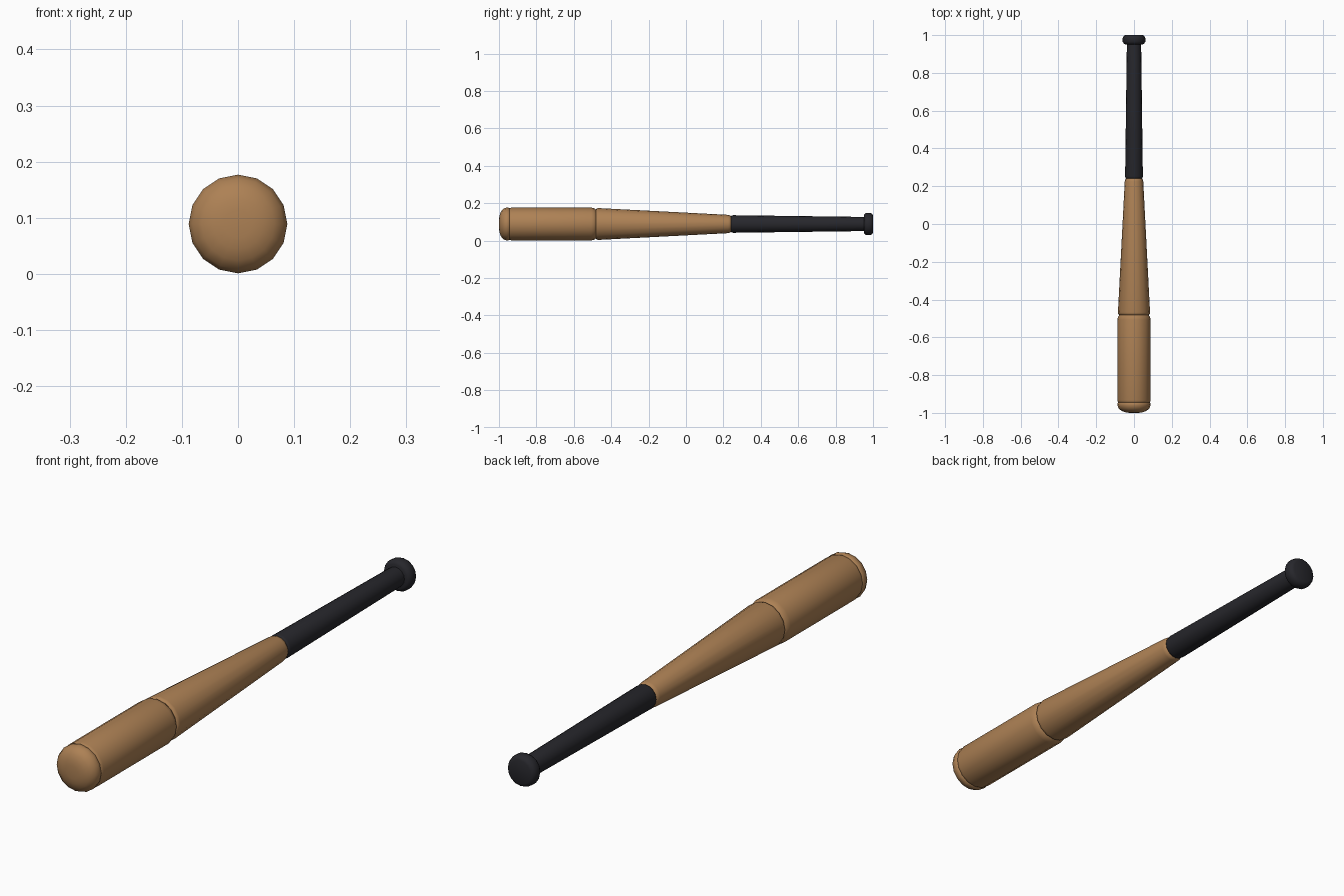
import bpy, bmesh, math

if "Cube" in bpy.data.objects:
    bpy.data.objects.remove(bpy.data.objects["Cube"])

SIDES = 16
AXIS_Z = 0.089


def material(name, color):
    m = bpy.data.materials.new(name)
    m.diffuse_color = color
    m.use_nodes = True
    m.node_tree.nodes["Principled BSDF"].inputs["Base Color"].default_value = m.diffuse_color
    return m


wood = material("wood", (0.42, 0.22, 0.09, 1))
rubber = material("rubber", (0.02, 0.02, 0.025, 1))


def lathe(name, profile, mat):
    """Spin (y, radius) points round the bat's long axis; ends are capped."""
    bm = bmesh.new()
    rings = []
    for y, r in profile:
        ring = []
        for i in range(SIDES):
            a = 2 * math.pi * i / SIDES
            ring.append(bm.verts.new((r * math.cos(a), y, AXIS_Z + r * math.sin(a))))
        rings.append(ring)
    for a, b in zip(rings, rings[1:]):
        for i in range(SIDES):
            j = (i + 1) % SIDES
            bm.faces.new((a[i], a[j], b[j], b[i]))
    bm.faces.new(rings[0])
    bm.faces.new(rings[-1])
    bmesh.ops.recalc_face_normals(bm, faces=bm.faces)
    mesh = bpy.data.meshes.new(name)
    bm.to_mesh(mesh)
    bm.free()
    mesh.materials.append(mat)
    ob = bpy.data.objects.new(name, mesh)
    bpy.context.collection.objects.link(ob)
    bpy.ops.object.select_all(action='DESELECT')
    ob.select_set(True)
    bpy.context.view_layer.objects.active = ob
    bpy.ops.object.shade_smooth_by_angle(angle=math.radians(50))


# Domed end cap
lathe("end_cap", [(-1.0, 0.025), (-0.997, 0.045), (-0.99, 0.065), (-0.977, 0.081),
                  (-0.96, 0.088), (-0.948, 0.087), (-0.941, 0.081)], wood)

# Straight barrel with rounded ends
lathe("barrel", [(-0.947, 0.081), (-0.943, 0.085), (-0.933, 0.088), (-0.507, 0.088),
                 (-0.492, 0.085), (-0.482, 0.078), (-0.478, 0.07)], wood)

# Tapered middle
lathe("taper", [(-0.482, 0.078), (-0.478, 0.083), (-0.468, 0.085),
                (0.225, 0.049), (0.237, 0.046), (0.244, 0.038)], wood)

# Grip sleeve
lathe("grip", [(0.24, 0.040), (0.243, 0.045), (0.252, 0.047),
               (0.94, 0.038), (0.957, 0.036)], rubber)

# Rounded knob
lathe("knob", [(0.951, 0.046), (0.955, 0.054), (0.965, 0.060), (0.983, 0.060),
               (0.995, 0.055), (1.0, 0.045)], rubber)
